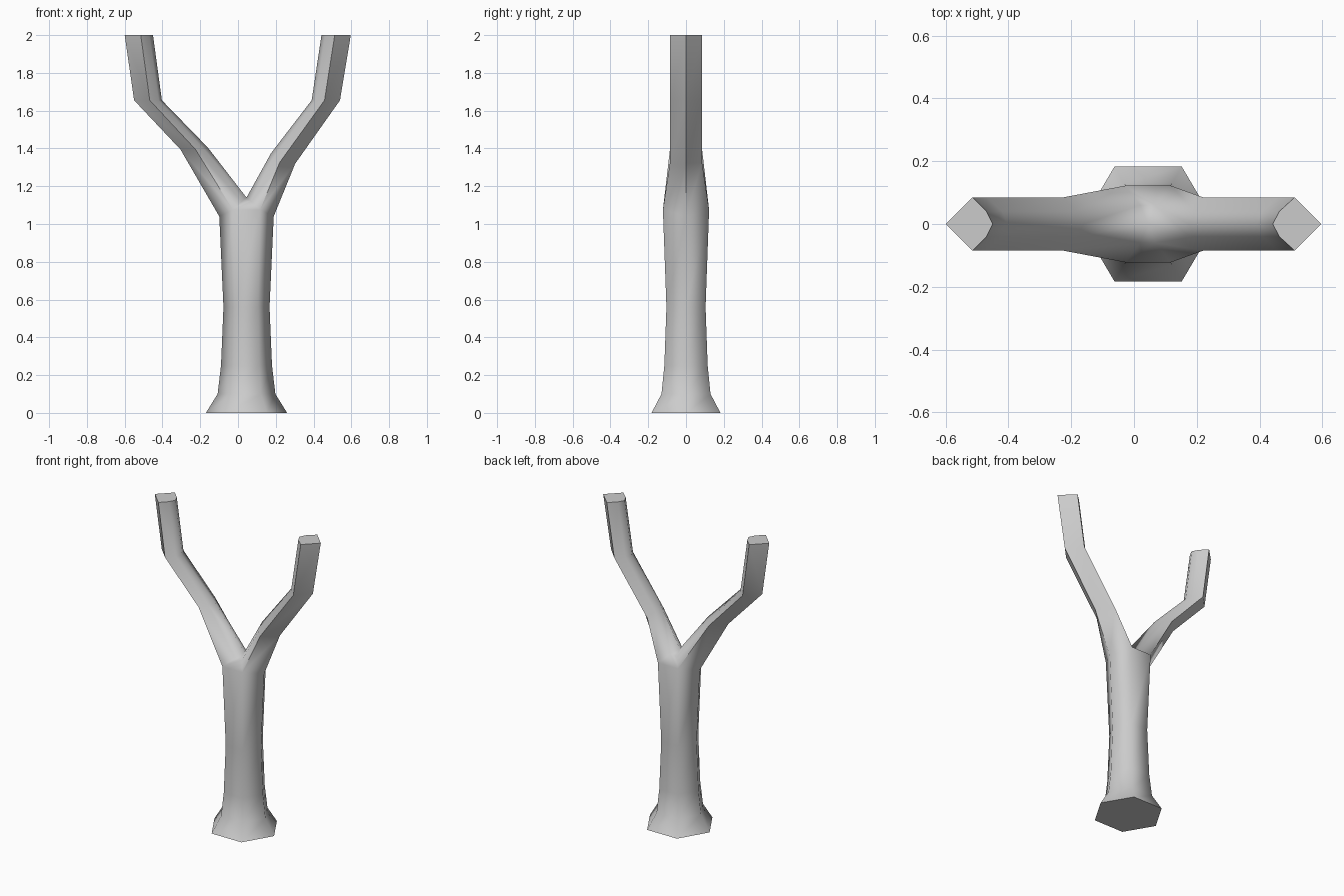
import bpy, bmesh, math

if "Cube" in bpy.data.objects:
    bpy.data.objects.remove(bpy.data.objects["Cube"])

CX = 0.045  # trunk axis
bm = bmesh.new()


def bridge(a, b):
    for i in range(len(a)):
        j = (i + 1) % len(a)
        bm.faces.new((a[i], a[j], b[j], b[i]))


# Trunk: flared hexagonal rings, the last one rising towards front and back
rings = []
for z, r in [(0, 0.215), (0.1, 0.153), (0.25, 0.135), (0.56, 0.122), (1.04, 0.144)]:
    ring = []
    for k in range(6):
        a = k * math.pi / 3
        lift = 0.035 if z > 1 and k % 3 else 0
        ring.append(bm.verts.new((CX + r * math.cos(a), 0.98 * r * math.sin(a), z + lift)))
    rings.append(ring)
for a, b in zip(rings, rings[1:]):
    bridge(a, b)
bm.faces.new(rings[0])
top = rings[-1]

# Crotch: shared point and inner shoulder points of each branch
crotch = bm.verts.new((CX, 0, 1.14))
shoulder = {(s, t): bm.verts.new((CX + s * 0.025, t * 0.06, 1.12))
            for s in (1, -1) for t in (1, -1)}
for t, r, l in ((1, top[1], top[2]), (-1, top[5], top[4])):
    bm.faces.new((r, l, shoulder[-1, t], crotch, shoulder[1, t]))


# Branches: section points run outer, side, shoulder, inner, shoulder, side
def branch(s, start, sections):
    prev = start
    for (xo, zo), (xm, zm), (xs, zs), (xi, zi) in sections:
        pts = [(xo, 0, zo), (xm, 0.085, zm), (xs, 0.04, zs), (xi, 0, zi),
               (xs, -0.04, zs), (xm, -0.085, zm)]
        cur = [bm.verts.new((s * x, y, z)) for x, y, z in pts]
        bridge(prev, cur)
        prev = cur
    bm.faces.new(prev)


branch(1, [top[0], top[1], shoulder[1, 1], crotch, shoulder[1, -1], top[5]], [
    ((0.303, 1.32), (0.22, 1.325), (0.195, 1.36), (0.175, 1.375)),
    ((0.54, 1.655), (0.458, 1.655), (0.41, 1.655), (0.39, 1.655)),
    ((0.597, 2), (0.512, 2), (0.463, 2), (0.442, 2))])
branch(-1, [top[3], top[2], shoulder[-1, 1], crotch, shoulder[-1, -1], top[4]], [
    ((0.305, 1.395), (0.225, 1.395), (0.185, 1.4), (0.16, 1.405)),
    ((0.55, 1.655), (0.467, 1.655), (0.42, 1.655), (0.403, 1.655)),
    ((0.6, 2), (0.515, 2), (0.47, 2), (0.45, 2))])

bmesh.ops.recalc_face_normals(bm, faces=bm.faces[:])
mesh = bpy.data.meshes.new("forked_trunk")
bm.to_mesh(mesh)
bm.free()
obj = bpy.data.objects.new("forked_trunk", mesh)
bpy.context.collection.objects.link(obj)
bpy.context.view_layer.objects.active = obj
obj.select_set(True)
bpy.ops.object.shade_smooth_by_angle(angle=math.radians(62))
